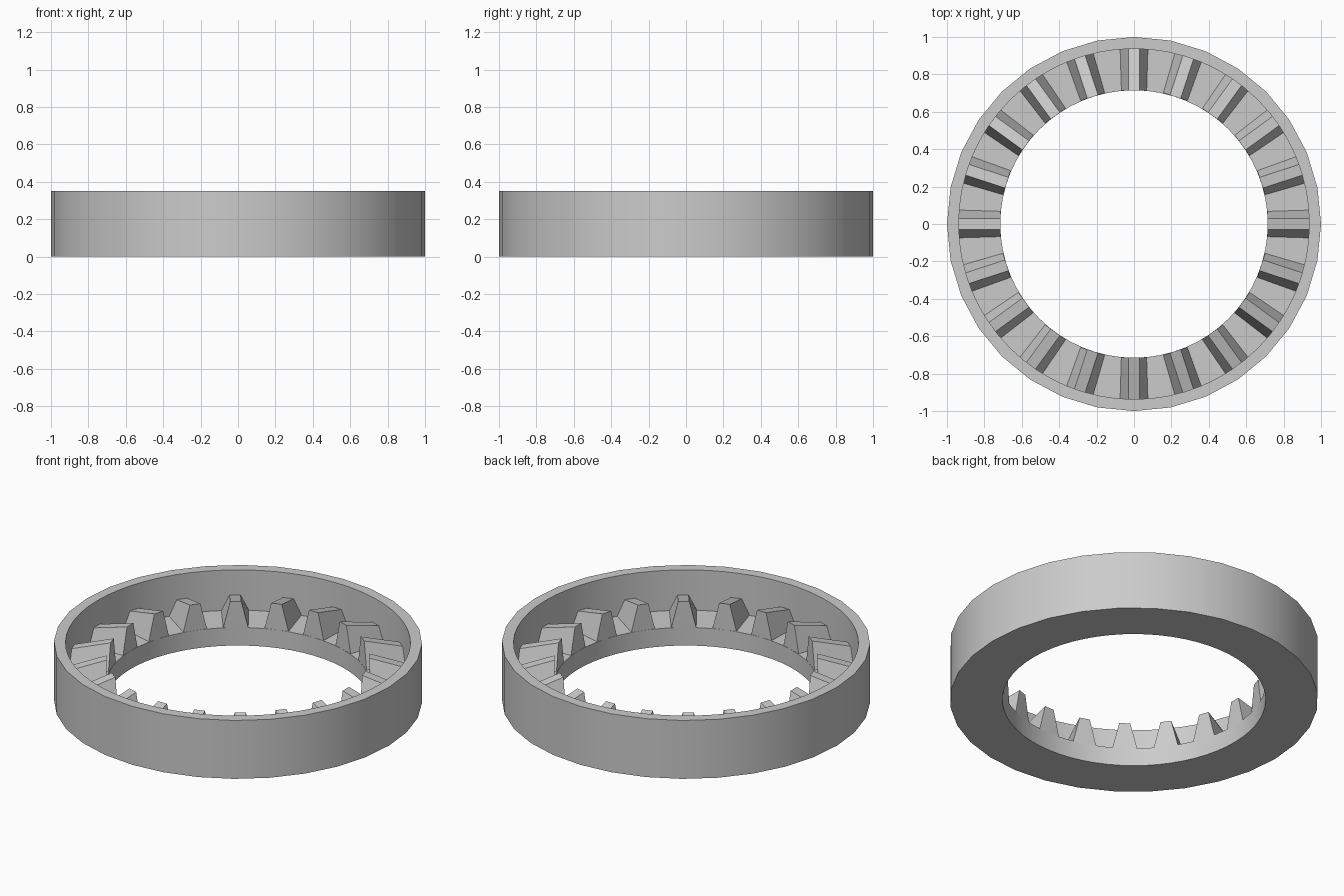
import bpy, bmesh, math
from mathutils import Matrix, Vector

cube = bpy.data.objects.get("Cube")
if cube:
    bpy.data.objects.remove(cube, do_unlink=True)

HEIGHT, FLOOR = 0.35, 0.108
OUTER, LIP, HOLE = 1.0, 0.937, 0.715
SEGMENTS, TEETH = 64, 20

grey = bpy.data.materials.new("plain grey")
grey.use_nodes = True
colour = (0.6, 0.6, 0.6, 1)
grey.diffuse_color = colour
grey.node_tree.nodes["Principled BSDF"].inputs["Base Color"].default_value = colour


def finish(bm, name):
    bmesh.ops.recalc_face_normals(bm, faces=bm.faces)
    mesh = bpy.data.meshes.new(name)
    bm.to_mesh(mesh)
    bm.free()
    mesh.materials.append(grey)
    obj = bpy.data.objects.new(name, mesh)
    bpy.context.collection.objects.link(obj)
    return obj


# Ring body: stepped section turned about z, with a coarser outer wall
profile = [(OUTER, 0), (OUTER, HEIGHT), (LIP, HEIGHT),
           (LIP, FLOOR), (HOLE, FLOOR), (HOLE, 0)]
bm = bmesh.new()
rings = []
for i in range(SEGMENTS):
    angle = i * math.tau / SEGMENTS
    ring = []
    for r, z in profile:
        if r == OUTER and i % 2:
            r *= math.cos(math.tau / SEGMENTS)
        ring.append(bm.verts.new((r * math.cos(angle), r * math.sin(angle), z)))
    rings.append(ring)
for i, a in enumerate(rings):
    b = rings[(i + 1) % SEGMENTS]
    for j in range(len(profile)):
        k = (j + 1) % len(profile)
        bm.faces.new((a[j], b[j], b[k], a[k]))
body = finish(bm, "ring_body")
bpy.ops.object.select_all(action='DESELECT')
body.select_set(True)
bpy.context.view_layer.objects.active = body
bpy.ops.object.shade_smooth_by_angle(angle=math.radians(30))

# Teeth: tapered blocks rising towards the hole
bm = bmesh.new()
for t in range(TEETH):
    turn = Matrix.Rotation(t * math.tau / TEETH, 3, 'Z')
    ends = []
    for r, base, tip, top in ((HOLE, 0.068, 0.03, 0.265), (LIP + 0.006, 0.075, 0.03, 0.198)):
        section = [(-base, FLOOR - 0.001), (base, FLOOR - 0.001), (tip, top), (-tip, top)]
        ends.append([bm.verts.new(turn @ Vector((r, y, z))) for y, z in section])
    inner, outer = ends
    bm.faces.new(inner)
    bm.faces.new(outer[::-1])
    for j in range(4):
        k = (j + 1) % 4
        bm.faces.new((inner[j], outer[j], outer[k], inner[k]))
finish(bm, "crown_teeth")
